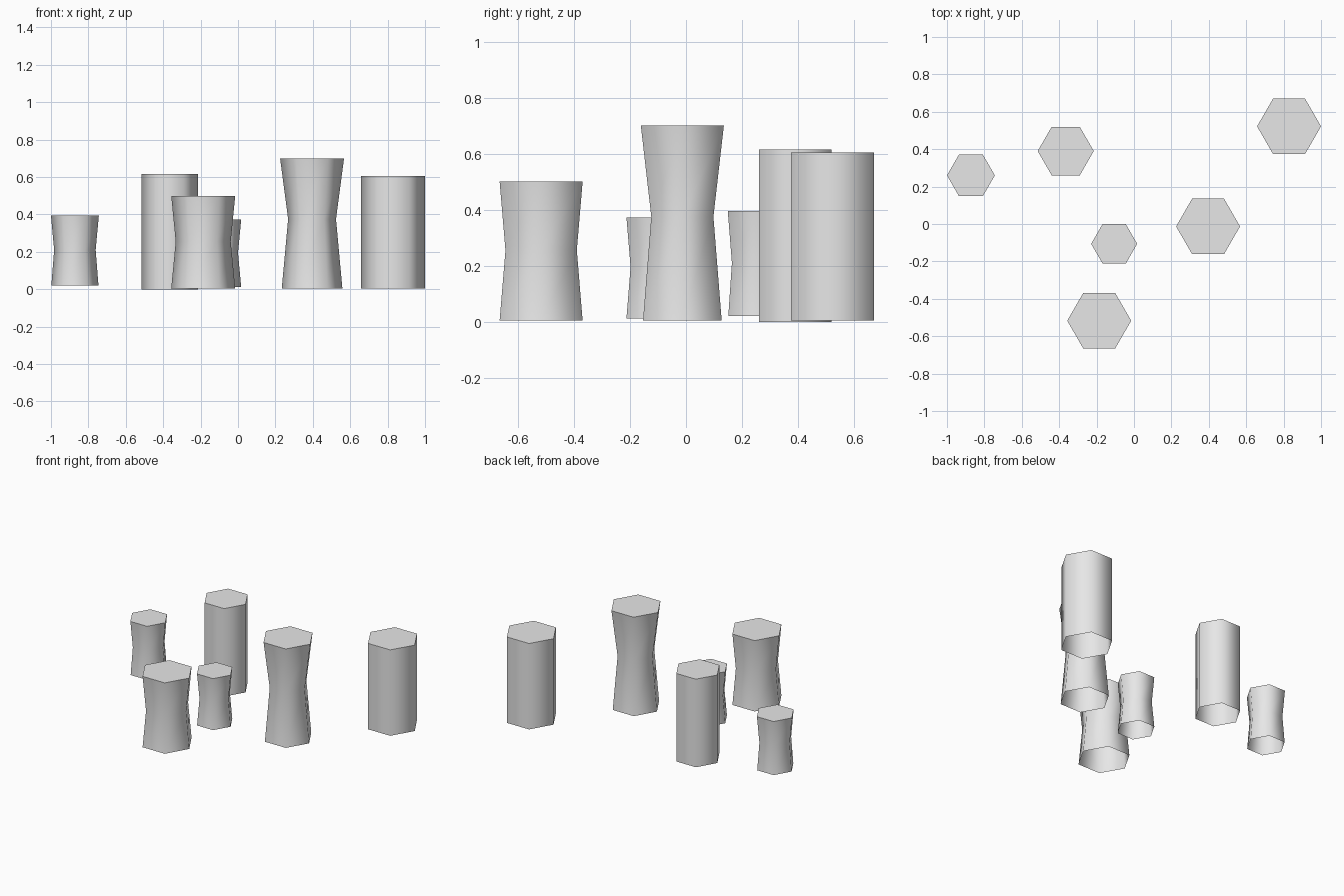
import bpy
import bmesh
from math import cos, sin, tau

SIDES = 6

cube = bpy.data.objects.get("Cube")
if cube:
    bpy.data.objects.remove(cube, do_unlink=True)

# Single stone colour
stone = bpy.data.materials.new("light_grey_stone")
stone.use_nodes = True
grey = (0.8, 0.8, 0.8, 1.0)
stone.diffuse_color = grey
stone.node_tree.nodes["Principled BSDF"].inputs["Base Color"].default_value = grey


def pillar(name, x, y, profile):
    """Six-sided pillar from (radius, height) rings: open base, flat cap."""
    bm = bmesh.new()
    rings = [[bm.verts.new((r * cos(tau * i / SIDES), r * sin(tau * i / SIDES), z))
              for i in range(SIDES)] for r, z in profile]
    for low, high in zip(rings, rings[1:]):
        for i in range(SIDES):
            j = (i + 1) % SIDES
            side = bm.faces.new((low[i], low[j], high[j], high[i]))
            side.smooth = True
    # Flat cap with a crisp rim above the softly shaded sides
    cap = bm.faces.new(rings[-1])
    for edge in cap.edges:
        edge.smooth = False
    mesh = bpy.data.meshes.new(name)
    bm.to_mesh(mesh)
    bm.free()
    mesh.materials.append(stone)
    obj = bpy.data.objects.new(name, mesh)
    obj.location = (x, y, 0)
    bpy.context.collection.objects.link(obj)


# Straight pillars
pillar("straight_pillar_back", -0.365, 0.39, [(0.15, 0), (0.15, 0.615)])
pillar("straight_pillar_left", 0.829, 0.522, [(0.171, 0.005), (0.171, 0.605)])

# Waisted pillars
pillar("waisted_pillar_right", -0.872, 0.26,
       [(0.126, 0.02), (0.111, 0.21), (0.128, 0.395)])
pillar("waisted_pillar_front", -0.186, -0.517,
       [(0.171, 0.005), (0.147, 0.255), (0.171, 0.5)])
pillar("waisted_pillar_centre", -0.106, -0.106,
       [(0.123, 0.012), (0.106, 0.195), (0.123, 0.372)])
pillar("waisted_pillar_tall", 0.396, -0.013,
       [(0.162, 0.005), (0.128, 0.375), (0.171, 0.7)])
